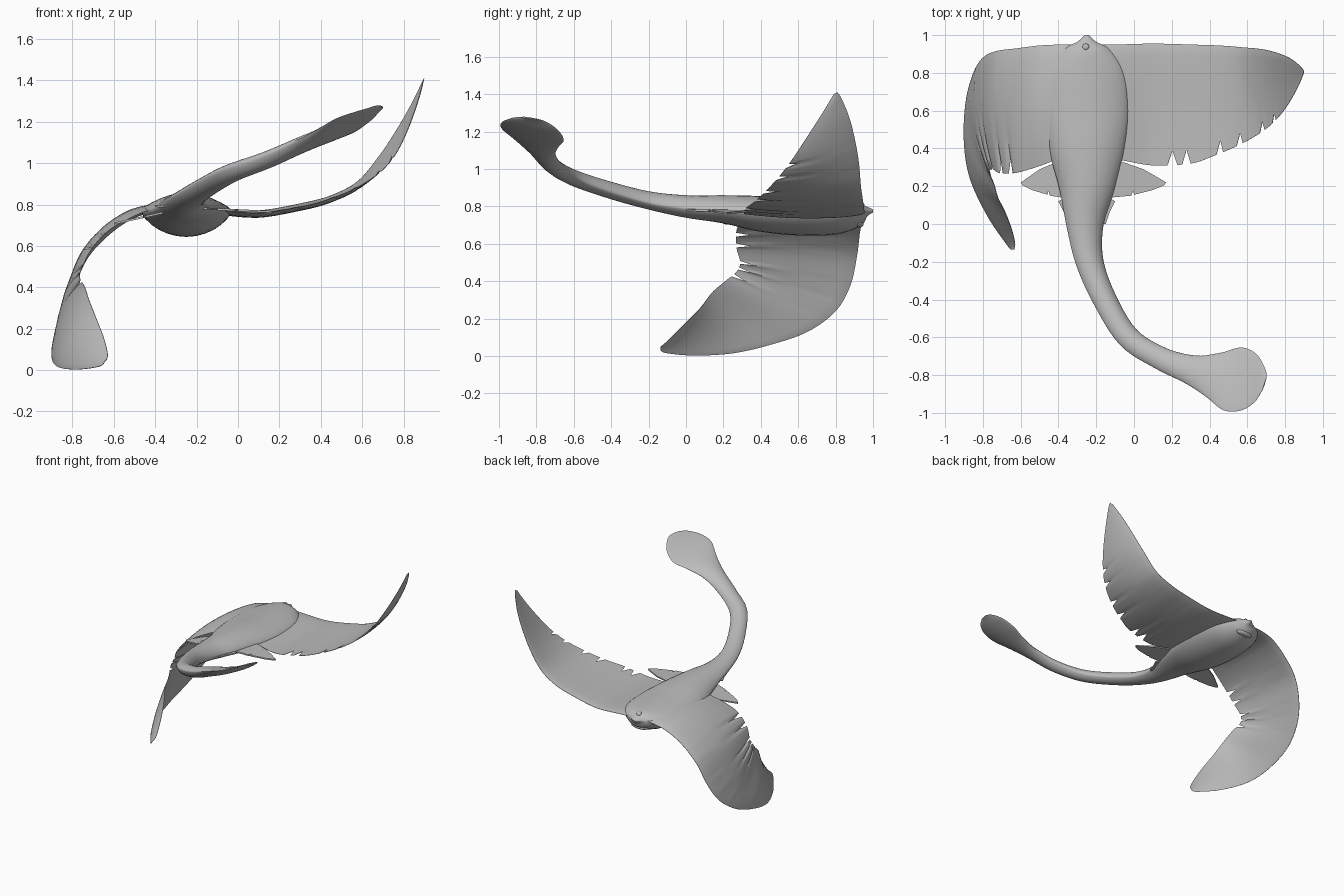
import bpy, bmesh, math
from mathutils import Vector

old = bpy.data.objects.get("Cube")
if old:
    bpy.data.objects.remove(old, do_unlink=True)

skin = bpy.data.materials.new("grey skin")
skin.use_nodes = True
GREY = (0.5, 0.5, 0.5, 1)
skin.diffuse_color = GREY
skin.node_tree.nodes["Principled BSDF"].inputs["Base Color"].default_value = GREY


def spline(keys, steps):
    """Smoothly resample a list of equal-length tuples."""
    out = []
    last = len(keys) - 1
    for i in range(last):
        a, b, c, d = (keys[max(0, min(last, i + k))] for k in (-1, 0, 1, 2))
        for s in range(steps):
            t = s / steps
            out.append([q + 0.5 * t * (r - p + t * (2*p - 5*q + 4*r - e + t * (3*(q - r) + e - p)))
                        for p, q, r, e in zip(a, b, c, d)])
    out.append(list(keys[-1]))
    return out


def finish(name, bm, angle=50):
    bmesh.ops.recalc_face_normals(bm, faces=bm.faces)
    mesh = bpy.data.meshes.new(name)
    bm.to_mesh(mesh)
    bm.free()
    mesh.materials.append(skin)
    obj = bpy.data.objects.new(name, mesh)
    bpy.context.collection.objects.link(obj)
    bpy.ops.object.select_all(action="DESELECT")
    obj.select_set(True)
    bpy.context.view_layer.objects.active = obj
    bpy.ops.object.shade_smooth_by_angle(angle=math.radians(angle))
    return obj


def loft(name, rings):
    """Skin a row of closed rings and cap both ends."""
    bm = bmesh.new()
    loops = [[bm.verts.new(p) for p in ring] for ring in rings]
    n = len(loops[0])
    for a, b in zip(loops, loops[1:]):
        for i in range(n):
            j = (i + 1) % n
            bm.faces.new((a[i], a[j], b[j], b[i]))
    bm.faces.new(loops[0])
    bm.faces.new(loops[-1])
    return finish(name, bm)


def wing(name, lead, trail, notches, thick, bow):
    """Thin lens-section wing between two edges, with slits in the trailing edge."""
    steps, chords = 8, 12
    L = [Vector(p) for p in spline(lead, steps)]
    T = [Vector(p) for p in spline(trail, steps)]
    last = len(L) - 1
    slits = {round(t * steps) for t in notches}
    rings = []
    for i in range(last + 1):
        a, b = max(i - 1, 0), min(i + 1, last)
        span = (L[b] + T[b]) - (L[a] + T[a])
        chord = T[i] - L[i]
        normal = chord.cross(span).normalized()
        fade = 1 - 0.8 * i / last
        size = min(1, chord.length / 0.4)
        reach = 0.88 if i in slits else 1
        upper, lower = [], []
        for k in range(chords + 1):
            u = (k / chords) ** 1.3
            half = thick * fade * size * 2.2 * math.sqrt(u) * (1 - u) + 0.0012
            mid = L[i] + chord * u * reach + normal * bow * size * 4 * u * (1 - u) * min(1, i / 16)
            upper.append(mid + normal * half)
            lower.append(mid - normal * half)
        rings.append(upper + lower[::-1])
    return loft(name, rings)


# Raised left wing
wing("left_wing",
     [(-.25, .95, .775), (-.1, .95, .77), (.1, .955, .765), (.3, .95, .80), (.45, .945, .84),
      (.58, .935, .91), (.68, .925, 1.03), (.76, .905, 1.15), (.83, .875, 1.27),
      (.88, .835, 1.37), (.9, .81, 1.41)],
     [(-.25, .36, .79), (-.08, .34, .775), (.1, .31, .76), (.3, .32, .79), (.42, .36, .82),
      (.56, .42, .875), (.68, .49, .95), (.76, .56, 1.04), (.82, .64, 1.16),
      (.87, .73, 1.3), (.895, .79, 1.4)],
     (2.45, 2.9, 4.3, 4.95, 6, 6.75), .02, -.012)

# Right wing, curling down and forward
wing("right_wing",
     [(-.25, .95, .775), (-.38, .95, .77), (-.5, .945, .74), (-.62, .93, .66), (-.73, .915, .54),
      (-.8, .88, .38), (-.85, .8, .24), (-.89, .65, .13), (-.9, .45, .06), (-.87, .25, .015),
      (-.78, .05, .003), (-.68, -.1, .015), (-.65, -.135, .03)],
     [(-.25, .36, .79), (-.4, .34, .78), (-.52, .3, .735), (-.63, .27, .67), (-.71, .27, .58),
      (-.75, .29, .5), (-.765, .27, .45), (-.74, .21, .4), (-.72, .14, .34), (-.685, .07, .25),
      (-.65, -.02, .16), (-.63, -.1, .08), (-.635, -.135, .05)],
     (3.25, 3.9, 5, 5.6, 6.4), .02, -.025)

# Body and tail in one sweep: x, y, z, half width, height above, depth below, roll
stations = [
    (-.25, 1.0, .775, .01, .008, .008, 0), (-.25, .965, .775, .05, .025, .03, 0),
    (-.25, .92, .77, .13, .05, .08, 0), (-.25, .8, .77, .2, .06, .12, 0),
    (-.25, .6, .77, .22, .07, .125, 0), (-.25, .4, .77, .2, .085, .105, 0),
    (-.25, .2, .78, .15, .08, .07, 0), (-.26, 0, .8, .1, .06, .06, .1),
    (-.235, -.2, .83, .075, .05, .045, .2), (-.155, -.4, .885, .065, .045, .045, .25),
    (-.03, -.6, .955, .062, .04, .045, .25), (.14, -.71, 1.02, .062, .035, .045, .2),
    (.3, -.77, 1.09, .08, .03, .04, .2), (.42, -.8, 1.14, .125, .02, .035, .2),
    (.52, -.82, 1.185, .175, .01, .025, .2), (.61, -.835, 1.23, .155, .008, .015, .15),
    (.67, -.845, 1.265, .09, .006, .008, .1), (.69, -.85, 1.275, .035, .004, .004, .1)]
path = spline(stations, 5)
rings = []
for i, (x, y, z, w, up, down, roll) in enumerate(path):
    a, b = path[max(i - 1, 0)], path[min(i + 1, len(path) - 1)]
    along = (Vector(b[:3]) - Vector(a[:3])).normalized()
    side = along.cross(Vector((0, 0, 1))).normalized()
    rise = side.cross(along)
    side, rise = (side * math.cos(roll) + rise * math.sin(roll),
                  rise * math.cos(roll) - side * math.sin(roll))
    ring = []
    for k in range(28):
        ang = 2 * math.pi * k / 28
        s = math.sin(ang)
        h = (up if s > 0 else down) * s * abs(s) ** 0.4
        ring.append(Vector((x, y, z)) + side * w * math.cos(ang) + rise * h)
    rings.append(ring)
loft("body_and_tail", rings)


def plate(name, outline, side, drop):
    """Thin fin on one side of the body; outline is distance out, y."""
    bm = bmesh.new()
    layers = []
    for off in (.005, -.005):
        layers.append([bm.verts.new((-.25 + side * d, y, .785 + off - drop * d)) for d, y in outline])
    top, bottom = layers
    n = len(outline)
    for i in range(n):
        j = (i + 1) % n
        bm.faces.new((top[i], top[j], bottom[j], bottom[i]))
    bm.faces.new(top)
    bm.faces.new(bottom[::-1])
    finish(name, bm, 30)


# Pelvic fins and the small lobes behind them
fin = [(.02, .35), (.12, .34), (.2, .325), (.3, .29), (.37, .25), (.42, .22), (.41, .205),
       (.35, .18), (.25, .155), (.245, .175), (.235, .15), (.13, .14), (.02, .14)]
lobe = [(.02, .2), (.11, .145), (.15, .12), (.12, .06), (.1, 0), (.02, 0)]
for label, side, drop, reach in (("left", 1, .05, 1), ("right", -1, .22, .83)):
    plate(label + "_pelvic_fin", [(d * reach if d > .15 else d, y) for d, y in fin], side, drop)
    plate(label + "_fin_lobe", lobe, side, -.05 if side < 0 else .05)


def knob(name, place, scale):
    bm = bmesh.new()
    bmesh.ops.create_uvsphere(bm, u_segments=16, v_segments=10, radius=1)
    for v in bm.verts:
        v.co = Vector(c * s + p for c, s, p in zip(v.co, scale, place))
    finish(name, bm)


# Crown bump and lower lip on the head
knob("crown_bump", (-.255, .935, .805), (.02, .02, .018))
knob("lower_lip", (-.25, .925, .705), (.07, .025, .018))
